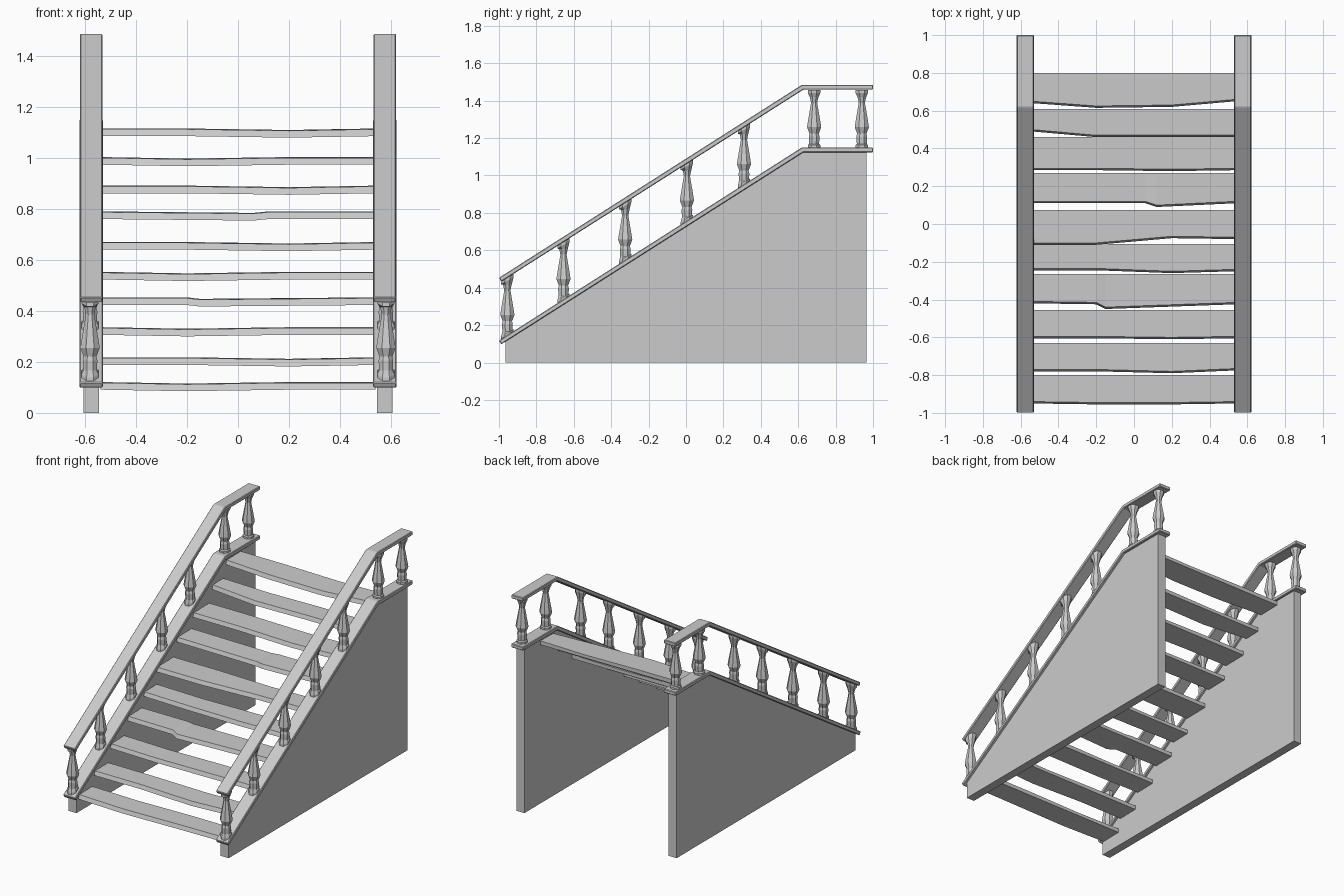
import bpy, bmesh, math
from mathutils import Vector

cube = bpy.data.objects.get("Cube")
if cube:
    bpy.data.objects.remove(cube, do_unlink=True)

stone = bpy.data.materials.new("grey stone")
stone.use_nodes = True
grey = (0.6, 0.6, 0.6, 1)
stone.diffuse_color = grey
stone.node_tree.nodes["Principled BSDF"].inputs["Base Color"].default_value = grey


def finish(bm, name):
    bmesh.ops.recalc_face_normals(bm, faces=bm.faces)
    mesh = bpy.data.meshes.new(name)
    bm.to_mesh(mesh)
    bm.free()
    mesh.materials.append(stone)
    obj = bpy.data.objects.new(name, mesh)
    bpy.context.collection.objects.link(obj)
    return obj


def extrude_profile(name, profile, x0, x1, chamfer=0):
    """Side outline in (y, z), swept across x."""
    bm = bmesh.new()
    face = bm.faces.new([bm.verts.new((x0, y, z)) for y, z in profile])
    swept = bmesh.ops.extrude_face_region(bm, geom=[face])["geom"]
    bmesh.ops.translate(bm, vec=(x1 - x0, 0, 0),
                        verts=[v for v in swept if isinstance(v, bmesh.types.BMVert)])
    obj = finish(bm, name)
    if chamfer:
        bevel = obj.modifiers.new("Chamfer", 'BEVEL')
        bevel.width = chamfer
        bevel.segments = 1
    return obj


BEND, SLOPE, THICK = 0.62, 0.637, 0.026


def slope_height(y, flat):
    return flat - max(0, BEND - y) * SLOPE


def band(flat):
    """Outline of a sloping strip that levels out at the landing."""
    start = slope_height(-1, flat)
    return [(-1, start), (BEND, flat), (1, flat), (1, flat - THICK),
            (BEND + 0.008, flat - THICK), (-0.988, start - 0.021)]


# Baluster outline as (radius, fraction of height)
TURNING = [(0.036, 0), (0.036, 0.05), (0.029, 0.07), (0.031, 0.2), (0.027, 0.25),
           (0.041, 0.36), (0.036, 0.46), (0.018, 0.78), (0.022, 0.84),
           (0.025, 0.88), (0.036, 0.95), (0.036, 1)]


def baluster(name, x, y, sides=8):
    bm = bmesh.new()
    rings = []
    for radius, t in TURNING:
        ring = []
        for i in range(sides):
            a = math.tau * (i + 0.5) / sides
            px, py = x + radius * math.cos(a), y + radius * math.sin(a)
            # ends follow the slope, the middle stays level
            low = slope_height(py if t < 0.06 else y, SLAB_TOP) - 0.003
            high = slope_height(py if t > 0.9 else y, RAIL_TOP) - THICK * 1.1
            ring.append(bm.verts.new((px, py, low + (high - low) * t)))
        rings.append(ring)
    for a, b in zip(rings, rings[1:]):
        for i in range(sides):
            j = (i + 1) % sides
            bm.faces.new((a[i], a[j], b[j], b[i]))
    bm.faces.new(rings[0])
    bm.faces.new(rings[-1])
    finish(bm, name)


# Side walls, slabs, handrails and balusters, one set per side
SLAB_TOP, RAIL_TOP = 1.15, 1.485
WALL_TOP = SLAB_TOP - THICK
END = 0.965
for side, s in (("left", 1), ("right", -1)):
    wall = [(-END, 0), (END, 0), (END, WALL_TOP), (BEND, WALL_TOP),
            (-END, slope_height(-END, WALL_TOP))]
    extrude_profile(side + "_wall", wall, s * 0.545, s * 0.605)
    extrude_profile(side + "_slab", band(SLAB_TOP), s * 0.53, s * 0.622, 0.004)
    extrude_profile(side + "_handrail", band(RAIL_TOP), s * 0.532, s * 0.62, 0.004)
    for n, y in enumerate((-0.955, -0.655, -0.325, 0.005, 0.31, 0.685, 0.94)):
        baluster(f"{side}_baluster_{n + 1}", s * 0.58, y)

# Worn treads: top height, back edge, front edge at four stations
EVEN = (-0.54, -0.2, 0.2, 0.54)
NOTCH_LEFT = (-0.54, -0.2, -0.15, 0.54)
NOTCH_RIGHT = (-0.54, 0.06, 0.12, 0.54)
TREADS = [
    (0.118, -0.8, (-0.94, -0.945, -0.945, -0.94), EVEN),
    (0.215, -0.63, (-0.77, -0.77, -0.78, -0.765), EVEN),
    (0.333, -0.455, (-0.595, -0.595, -0.6, -0.595), EVEN),
    (0.45, -0.265, (-0.41, -0.415, -0.44, -0.415), NOTCH_LEFT),
    (0.55, -0.105, (-0.235, -0.235, -0.25, -0.24), EVEN),
    (0.667, 0.075, (-0.1, -0.1, -0.065, -0.07), EVEN),
    (0.787, 0.27, (0.12, 0.12, 0.1, 0.12), NOTCH_RIGHT),
    (0.888, 0.46, (0.295, 0.295, 0.29, 0.295), EVEN),
    (1.0, 0.61, (0.5, 0.47, 0.47, 0.47), EVEN),
    (1.112, 0.8, (0.65, 0.625, 0.63, 0.66), EVEN),
]
for n, (top, back, fronts, stations) in enumerate(TREADS):
    bm = bmesh.new()
    loops = []
    for k, (x, front) in enumerate(zip(stations, fronts)):
        sag = -0.006 if k == 1 + n % 2 else 0
        corners = [(front, top + sag), (back, top + sag + 0.003),
                   (back, top - 0.024), (front - 0.01, top + sag - 0.027)]
        loops.append([bm.verts.new((x, y, z)) for y, z in corners])
    for a, b in zip(loops, loops[1:]):
        for i in range(4):
            j = (i + 1) % 4
            bm.faces.new((a[i], a[j], b[j], b[i]))
    bm.faces.new(loops[0])
    bm.faces.new(loops[-1])
    finish(bm, f"tread_{n + 1}")
